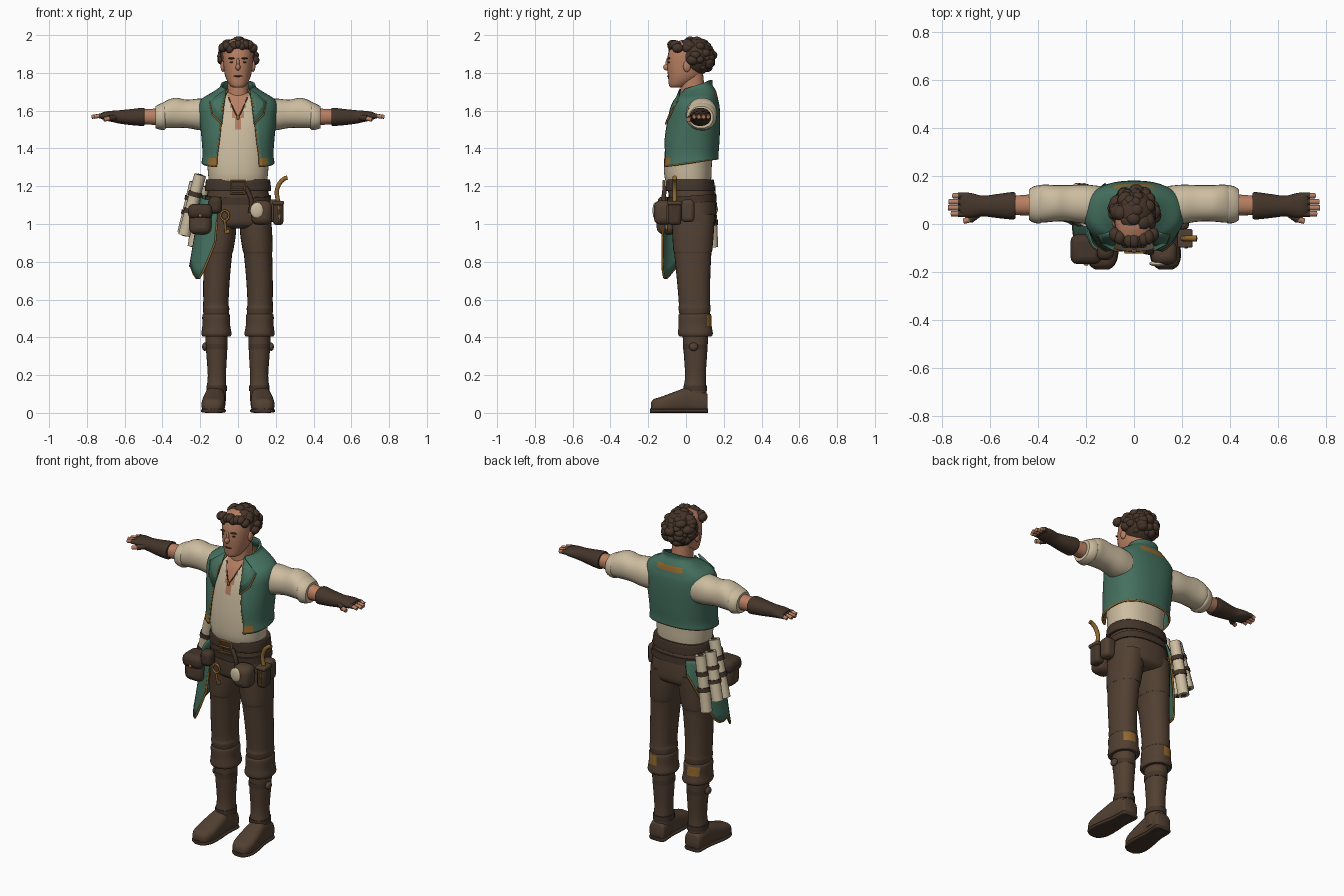
import bpy, bmesh, random
from math import sin, cos, pi, asin
from mathutils import Matrix, Vector

if "Cube" in bpy.data.objects:
    bpy.data.objects.remove(bpy.data.objects["Cube"])
random.seed(4)


def material(name, code):
    def lin(i):
        c = int(code[i:i + 2], 16) / 255
        return c / 12.92 if c < 0.04 else ((c + 0.055) / 1.055) ** 2.4
    col = (lin(0), lin(2), lin(4), 1)
    m = bpy.data.materials.new(name)
    m.use_nodes = True
    m.diffuse_color = col
    bsdf = m.node_tree.nodes["Principled BSDF"]
    bsdf.inputs["Base Color"].default_value = col
    bsdf.inputs["Roughness"].default_value = 0.9
    return m


SKIN = material("skin", "b87f62")
HAIR = material("dark_hair", "46352a")
TEAL = material("teal_cloth", "44705f")
CREAM = material("cream_linen", "cdbda0")
BROWN = material("brown_leather", "524032")
DARK = material("dark_leather", "44352a")
GOLD = material("old_gold", "93692f")


def finish(obj, mats, solid=0, bevel=0):
    if obj.name not in bpy.context.collection.objects:
        bpy.context.collection.objects.link(obj)
    for m in mats:
        obj.data.materials.append(m)
    if solid:
        mod = obj.modifiers.new("thickness", 'SOLIDIFY')
        mod.thickness, mod.offset = solid, 0
    if bevel:
        mod = obj.modifiers.new("rounding", 'BEVEL')
        mod.width, mod.segments = bevel, 3
    bpy.ops.object.select_all(action='DESELECT')
    obj.select_set(True)
    bpy.context.view_layer.objects.active = obj
    if obj.type == 'CURVE':
        bpy.ops.object.convert(target='MESH')
    bpy.ops.object.shade_smooth_by_angle(angle=pi / 4)
    return obj


def from_bmesh(name, bm, mats, **kw):
    bmesh.ops.recalc_face_normals(bm, faces=bm.faces)
    me = bpy.data.meshes.new(name)
    bm.to_mesh(me)
    bm.free()
    return finish(bpy.data.objects.new(name, me), mats, **kw)


def grid(name, rows, mats, wrap=False, rule=None, **kw):
    """Skin rows of points; closed rows also get end caps."""
    bm = bmesh.new()
    vs = [[bm.verts.new(p) for p in r] for r in rows]
    n = len(vs[0])
    for a, b in zip(vs, vs[1:]):
        for i in range(n if wrap else n - 1):
            j = (i + 1) % n
            f = bm.faces.new((a[i], a[j], b[j], b[i]))
            if rule:
                f.material_index = rule(f.calc_center_median())
    if wrap:
        bm.faces.new(vs[0])
        bm.faces.new(vs[-1])
    return from_bmesh(name, bm, mats, **kw)


def smooth(keys, k):
    """Catmull-Rom resampling of tuples."""
    out = []
    for i in range(len(keys) - 1):
        p = [keys[max(0, min(len(keys) - 1, i + d))] for d in (-1, 0, 1, 2)]
        for s in range(k):
            t = s / k
            out.append([b + t / 2 * (c - a + t * (2*a - 5*b + 4*c - d + t * (3*(b - c) + d - a)))
                        for a, b, c, d in zip(*p)])
    return out + [list(keys[-1])]


def loft(name, keys, mats, axis='z', n=28, k=4, e=2.2, **kw):
    """Keys: position, two centres, two radii, then optional tilt and front gap."""
    rows = []
    for t, a, b, ra, rb, *extra in smooth(keys, k):
        tilt, gap = (extra + [0, 0])[:2]
        g = asin(min(1, max(0, gap / ra)) ** (e / 2)) if gap else 0
        row = []
        for i in range(n):
            th = g + (2*pi - 2*g) * i / (n - 1 if gap else n)
            u, v = [abs(w) ** (2 / e) * (1 if w > 0 else -1) for w in (sin(th), -cos(th))]
            q, r, h = a + ra*u, b + rb*v, t + tilt*v
            row.append({'z': (q, r, h), 'x': (h, q, r), 'y': (q, h, r)}[axis])
        rows.append(row)
    grid(name, rows, mats, wrap=not any(len(key) > 6 for key in keys), **kw)
    return rows


def tube(name, pts, r, mat, closed=False, bend=False):
    cu = bpy.data.curves.new(name, 'CURVE')
    cu.dimensions, cu.bevel_depth, cu.bevel_resolution, cu.use_fill_caps = '3D', r, 3, True
    sp = cu.splines.new('POLY')
    pts = smooth(pts, 5) if bend else pts
    sp.points.add(len(pts) - 1)
    for p, q in zip(sp.points, pts):
        p.co = (*q, 1)
    sp.use_cyclic_u = closed
    return finish(bpy.data.objects.new(name, cu), [mat])


def box(name, loc, size, mat, bevel=0.02):
    bm = bmesh.new()
    bmesh.ops.create_cube(bm, size=1, matrix=Matrix.Translation(loc) @ Matrix.Diagonal((*size, 1)))
    return from_bmesh(name, bm, [mat], bevel=bevel)


def blobs(name, items, mat):
    bm = bmesh.new()
    for loc, size in items:
        bmesh.ops.create_icosphere(bm, subdivisions=3, radius=1,
                                   matrix=Matrix.Translation(loc) @ Matrix.Diagonal((*size, 1)))
    return from_bmesh(name, bm, [mat])


# Head and face
loft("neck", [(1.62, 0, .04, .07, .07), (1.7, 0, .035, .057, .065), (1.8, 0, .03, .055, .06)], [SKIN])
loft("head", [(1.722, 0, -.05, .025, .03), (1.735, 0, -.04, .044, .05), (1.78, 0, -.01, .067, .085),
              (1.84, 0, 0, .077, .1), (1.9, 0, .01, .08, .105), (1.95, 0, .015, .07, .09),
              (1.975, 0, .02, .03, .04)], [SKIN])
blobs("nose", [((0, -.1, 1.83), (.013, .021, .018)), ((0, -.096, 1.85), (.009, .012, .03))], SKIN)
blobs("mouth", [((0, -.094, 1.783), (.024, .007, .004))], DARK)
blobs("ears", [((s * .08, .005, 1.835), (.012, .02, .03)) for s in (1, -1)], SKIN)
blobs("eyes", [((s * .032, -.089, 1.857), (.012, .007, .005)) for s in (1, -1)], DARK)
blobs("eyebrows", [((s * .033, -.091, 1.877), (.02, .009, .005)) for s in (1, -1)], HAIR)

# Hair: a cap with scattered curls
curls = [((0, .048, 1.885), (.095, .098, .102))]
while len(curls) < 75:
    d = Vector([random.gauss(0, 1) for _ in range(3)]).normalized()
    if d.z > (.45 if d.y < -.25 else -.25 if d.y < .2 else -.85):
        r = random.uniform(.02, .033)
        curls.append(((d.x * .085, .045 + d.y * .09, 1.885 + d.z * .085), (r, r, r * .85)))
for i in range(9):
    x = -.08 + i * .02
    curls.append(((x, -.07 + x * x * 4, 1.935 + random.uniform(-.015, .015)), (.024, .03, .025)))
blobs("curly_hair", curls, HAIR)

# Shirt with open neck showing the chest
loft("shirt", [(1.2, 0, .015, .15, .115), (1.26, 0, .01, .158, .125), (1.35, 0, .012, .165, .127),
               (1.45, 0, .025, .172, .13), (1.55, 0, .035, .18, .122), (1.63, 0, .045, .17, .105),
               (1.67, 0, .045, .11, .082), (1.7, 0, .045, .06, .06)], [CREAM, SKIN], n=96, k=8, e=2.3,
     rule=lambda c: int(c.y < .03 and abs(c.x) < (c.z - 1.475) * .26))
tube("necklace", [(-.05, -.035, 1.67), (-.02, -.073, 1.6), (0, -.084, 1.57), (.02, -.073, 1.6),
                  (.05, -.035, 1.67)], .003, DARK, bend=True)
blobs("pendant", [((0, -.09, 1.565), (.008, .006, .013))], GOLD)

# Vest with gold edging
vest = loft("vest", [(1.325, 0, .017, .187, .15, .022, .115), (1.37, 0, .02, .182, .147, .01, .112),
                     (1.45, 0, .025, .187, .147, 0, .1), (1.55, 0, .037, .197, .138, 0, .09),
                     (1.62, 0, .045, .202, .127, 0, .082), (1.66, 0, .052, .185, .112, 0, .075),
                     (1.69, 0, .057, .135, .097, .01, .068), (1.715, 0, .055, .095, .08, .02, .06),
                     (1.735, 0, .06, .085, .075, .028, .055)], [TEAL, GOLD], n=64, k=5, e=2.4, solid=.012,
            rule=lambda c: int((c.y > .1 and 1.67 < c.z < 1.7 and abs(c.x) < .08)
                               or (c.y < -.08 and c.z < 1.345)))
tube("vest_hem_trim", vest[0], .006, GOLD)
for side, col in (("left", 0), ("right", -1)):
    tube(side + "_vest_trim", [row[col] for row in vest], .005, GOLD)

for side, s in (("left", 1), ("right", -1)):
    def m(keys):
        return [(z, s * x, *rest) for z, x, *rest in keys]

    def mx(keys):
        return [(s * x, *rest) for x, *rest in keys]

    # Lapels
    lap = mx([(.062, -.03, 1.715), (.15, -.045, 1.65), (.135, -.082, 1.58), (.085, -.108, 1.53)])
    grid(side + "_lapel", [[lap[0], lap[1]], [lap[3], lap[2]]], [TEAL], solid=.009)
    tube(side + "_lapel_trim", lap[1:], .005, GOLD)

    # Arms and gloves
    loft(side + "_sleeve", mx([(.14, .078, 1.575, .08, .082), (.2, .082, 1.58, .082, .084),
                               (.27, .086, 1.583, .076, .075), (.33, .086, 1.588, .076, .08),
                               (.38, .085, 1.58, .079, .073), (.415, .08, 1.566, .069, .062),
                               (.435, .08, 1.565, .06, .055)]), [CREAM], 'x')
    loft(side + "_sleeve_cuff", mx([(.385, .082, 1.572, .074, .07), (.395, .082, 1.57, .08, .073),
                                    (.42, .081, 1.567, .075, .066), (.437, .08, 1.565, .064, .058)]), [CREAM], 'x')
    loft(side + "_forearm", mx([(.4, .08, 1.567, .046, .046), (.52, .077, 1.568, .039, .038)]), [SKIN], 'x')
    loft(side + "_glove", mx([(.495, .076, 1.567, .054, .046), (.51, .076, 1.567, .057, .048),
                              (.57, .075, 1.566, .05, .042), (.63, .075, 1.567, .043, .035),
                              (.67, .077, 1.57, .05, .029), (.705, .08, 1.572, .052, .023),
                              (.725, .082, 1.572, .045, .015)]), [DARK], 'x')
    for i, tip in enumerate((.762, .775, .772, .755)):
        y = .043 + i * .025
        tube(f"{side}_finger_{i}", mx([(.69, y, 1.572), (.74, y, 1.572), (tip, y, 1.567)]), .011, SKIN)
        tube(f"{side}_glove_finger_{i}", mx([(.69, y, 1.572), (.735, y, 1.572)]), .0135, DARK)
    tube(side + "_thumb", mx([(.65, .045, 1.565), (.685, .018, 1.558), (.71, .012, 1.553)]), .012, SKIN)
    tube(side + "_glove_thumb", mx([(.64, .05, 1.567), (.685, .018, 1.558)]), .016, DARK)

    # Legs and boots
    loft(side + "_trouser_leg", m([(1.05, .09, .038, .083, .115), (.95, .096, .037, .085, .11),
                                   (.86, .104, .036, .079, .103), (.84, .106, .036, .075, .098),
                                   (.7, .114, .04, .07, .088), (.58, .117, .045, .067, .083),
                                   (.55, .116, .045, .07, .085), (.48, .114, .048, .062, .072)]), [BROWN])
    loft(side + "_boot_shaft", m([(.44, .114, .05, .06, .07), (.33, .113, .05, .056, .063),
                                  (.2, .112, .05, .048, .055), (.13, .114, .047, .052, .06),
                                  (.04, .118, .045, .052, .068)]), [BROWN])
    loft(side + "_boot_cuff", m([(.525, .116, .047, .066, .08), (.515, .116, .047, .073, .087),
                                 (.46, .115, .048, .074, .088), (.42, .114, .05, .08, .092),
                                 (.405, .114, .05, .074, .085)]), [BROWN, GOLD], n=40,
         rule=lambda c: int(c.y > .085 and .455 < c.z < .51 and .1 < abs(c.x) < .17))
    loft(side + "_foot", [(y, s * x, z, r, h) for y, x, z, r, h in (
        (.114, .118, .05, .042, .045), (.1, .118, .055, .05, .055), (.02, .122, .068, .053, .068),
        (-.06, .127, .056, .06, .056), (-.13, .131, .043, .062, .043),
        (-.17, .133, .037, .05, .036), (-.186, .133, .032, .03, .022))], [BROWN], 'y', e=2.8)
    loft(side + "_sole", [(y, s * x, .011, r, .011) for y, x, r in (
        (.117, .118, .04), (.1, .118, .053), (.02, .122, .052), (-.06, .127, .062),
        (-.13, .131, .065), (-.172, .133, .052), (-.19, .133, .028))], [DARK], 'y', e=4)
    for z, r in ((.35, .058), (.13, .055)):
        loft(f"{side}_boot_strap_{z}", m([(z - .015, .113, .049, r, r + .008),
                                          (z + .015, .113, .049, r, r + .008)]), [DARK])
    blobs(side + "_boot_buckle", [((s * .176, .04, .35), (.014, .024, .022))], BROWN)

# Hips and belts
loft("trouser_hips", [(1.235, 0, .018, .155, .117), (1.15, 0, .03, .164, .123), (1.06, 0, .035, .175, .125),
                      (1.0, 0, .037, .175, .118), (.975, 0, .037, .15, .085)], [BROWN], e=2.4)
loft("belt", [(1.175, 0, .022, .168, .126), (1.18, 0, .022, .175, .131), (1.23, 0, .02, .17, .128),
              (1.235, 0, .02, .163, .122)], [DARK], n=40, e=2.4)
loft("low_belt", [(1.11, 0, .032, .176, .13, .01), (1.15, 0, .03, .174, .13, .01)], [DARK], n=40, e=2.4)
tube("belt_buckle", [(x * .036, -.117, 1.195 + z * .033) for x, z in ((-1, -1), (1, -1), (1, 1), (-1, 1))],
     .007, GOLD, closed=True)
tube("buckle_pin", [(-.03, -.118, 1.195), (.03, -.118, 1.195)], .005, GOLD)
tube("belt_tail", [(.04, -.112, 1.195), (.07, -.118, 1.13), (.065, -.11, 1.06)], .012, DARK, bend=True)

# Right hip: pouch, key, sash and scrolls
box("right_pouch", (-.2, -.1, 1.02), (.12, .11, .15), BROWN, .035)
box("right_pouch_flap", (-.2, -.105, 1.067), (.13, .125, .08), DARK, .03)
blobs("right_pouch_stud", [((-.2, -.168, 1.045), (.01, .006, .01))], GOLD)
box("small_pouch", (-.12, -.115, 1.1), (.07, .07, .09), DARK, .025)
tube("key_ring", [(-.07 + .022 * sin(a), -.108, 1.045 + .026 * cos(a)) for a in [i * pi / 8 for i in range(16)]],
     .006, GOLD, closed=True)
tube("key_stem", [(-.07, -.108, 1.02), (-.065, -.1, .95)], .007, GOLD)
box("key_bit", (-.056, -.101, .962), (.024, .008, .022), GOLD, .002)
top = [(-.1, -.115, 1.13), (-.165, -.095, 1.13), (-.19, -.02, 1.14), (-.185, .08, 1.15), (-.1, .15, 1.15)]
low = [(-.122, -.125, .9), (-.205, -.115, .715), (-.25, -.04, .78), (-.235, .06, .8), (-.12, .165, 1.08)]
rows = [smooth([tuple(Vector(a).lerp(Vector(b), i / 8)) for a, b in zip(top, low)], 4) for i in range(9)]
grid("sash", rows, [TEAL], solid=.01)
tube("sash_trim", [r[0] for r in rows[4:]] + rows[-1], .006, GOLD)
for i, (a, b) in enumerate((((-.2, .02, 1.26), (-.285, .04, .94)), ((-.185, .125, 1.2), (-.235, .14, .88)),
                            ((-.225, .09, 1.22), (-.29, .115, .95)))):
    a, b = Vector(a), Vector(b)
    tube(f"scroll_{i}", [a, b], .032, CREAM)
    for t in (.32, .6):
        tube(f"scroll_strap_{i}_{t}", [a.lerp(b, t - .04), a.lerp(b, t + .04)], .037, DARK)
    tube(f"scroll_core_{i}", [a.lerp(b, -.01), a.lerp(b, 1.01)], .016, BROWN)

# Left hip: pouch with pale disc, sheath and hooked blade
box("left_pouch", (.125, -.12, 1.06), (.11, .1, .13), BROWN, .035)
blobs("pale_disc", [((.1, -.165, 1.072), (.036, .012, .042))], CREAM)
box("sheath", (.213, -.06, 1.055), (.055, .07, .12), DARK, .018)
box("sheath_rim", (.213, -.06, 1.112), (.062, .078, .022), BROWN, .008)
box("left_side_pouch", (.195, .01, 1.07), (.07, .07, .12), BROWN, .022)
tube("sheath_trim", [(.215, -.098, 1.1), (.22, -.098, 1.01)], .005, GOLD)
tube("hooked_blade", [(.215, -.06, 1.11), (.205, -.06, 1.17), (.22, -.06, 1.215), (.245, -.06, 1.24),
                      (.262, -.06, 1.245)], .012, GOLD, bend=True)
